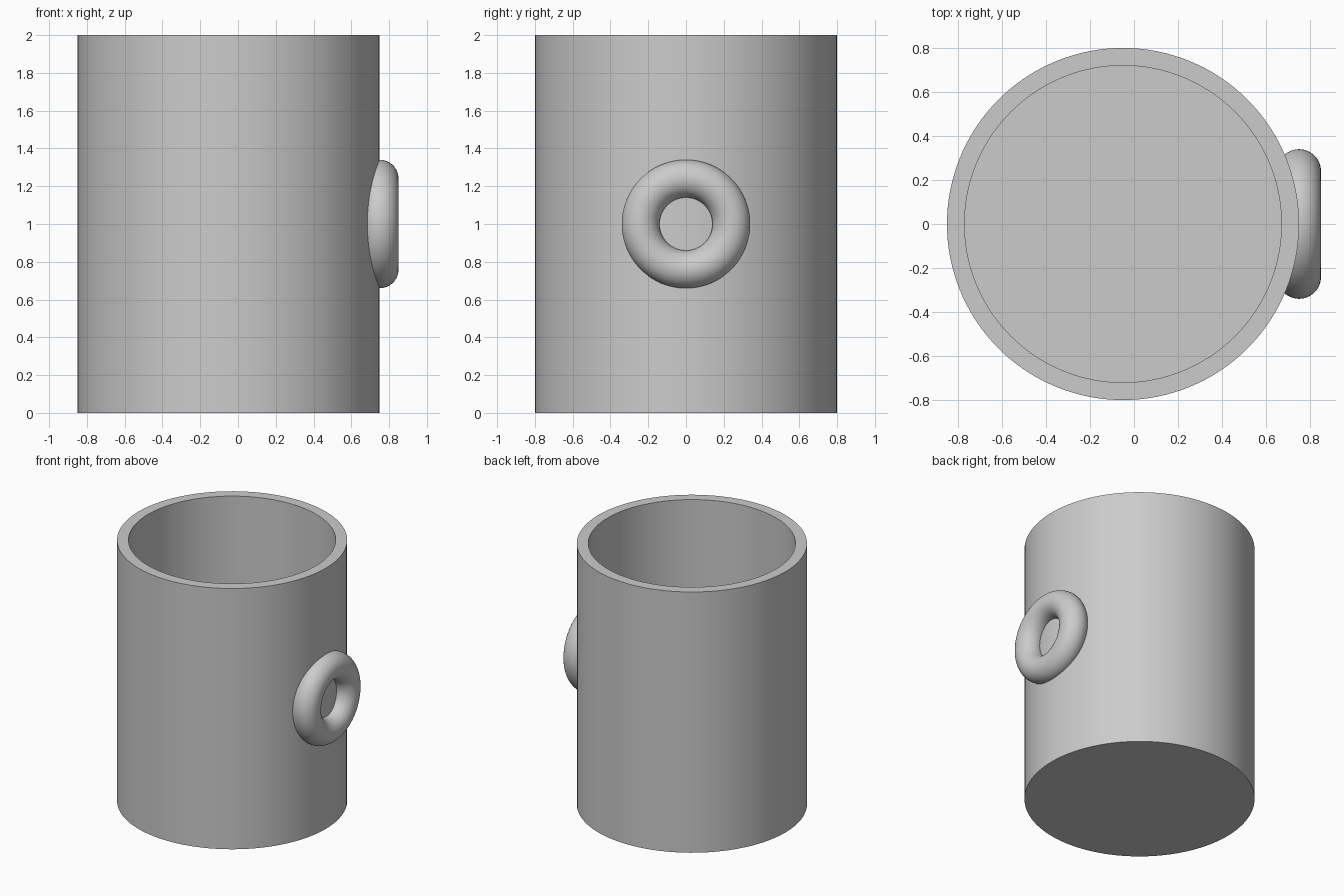
import bpy
import math

cube = bpy.data.objects.get("Cube")
if cube:
    bpy.data.objects.remove(cube, do_unlink=True)

CENTRE_X = -0.05
OUTER, INNER, HEIGHT, FLOOR = 0.8, 0.72, 2.0, 0.08

grey = bpy.data.materials.new("plain_grey")
grey.use_nodes = True
colour = (0.6, 0.6, 0.6, 1)
grey.diffuse_color = colour
grey.node_tree.nodes["Principled BSDF"].inputs["Base Color"].default_value = colour


def cylinder(name, radius, bottom, top):
    """Upright cylinder on the cup's axis."""
    bpy.ops.mesh.primitive_cylinder_add(
        vertices=128, radius=radius, depth=top - bottom,
        location=(CENTRE_X, 0, (bottom + top) / 2))
    obj = bpy.context.object
    obj.name = name
    obj.data.materials.append(grey)
    return obj


def cut(obj, cutter):
    """Subtract the cutter, apply it and discard the cutter."""
    mod = obj.modifiers.new("cut", "BOOLEAN")
    mod.operation = "DIFFERENCE"
    mod.solver = "EXACT"
    mod.object = cutter
    bpy.ops.object.select_all(action="DESELECT")
    bpy.context.view_layer.objects.active = obj
    obj.select_set(True)
    bpy.ops.object.modifier_apply(modifier=mod.name)
    bpy.data.objects.remove(cutter, do_unlink=True)
    bpy.ops.object.shade_smooth_by_angle(angle=math.radians(30))


# Hollow cup with a closed floor
body = cylinder("cup_body", OUTER, 0, HEIGHT)
cut(body, cylinder("cavity", INNER, FLOOR, HEIGHT + 0.2))

# Ring handle lying against the side, trimmed so it ends inside the wall
bpy.ops.mesh.primitive_torus_add(
    major_radius=0.24, minor_radius=0.1, major_segments=96, minor_segments=48,
    location=(0.75, 0, 1.0), rotation=(0, math.pi / 2, 0))
ring = bpy.context.object
ring.name = "ring_handle"
ring.data.materials.append(grey)
cut(ring, cylinder("ring_trim", (OUTER + INNER) / 2, 0.2, 1.8))
